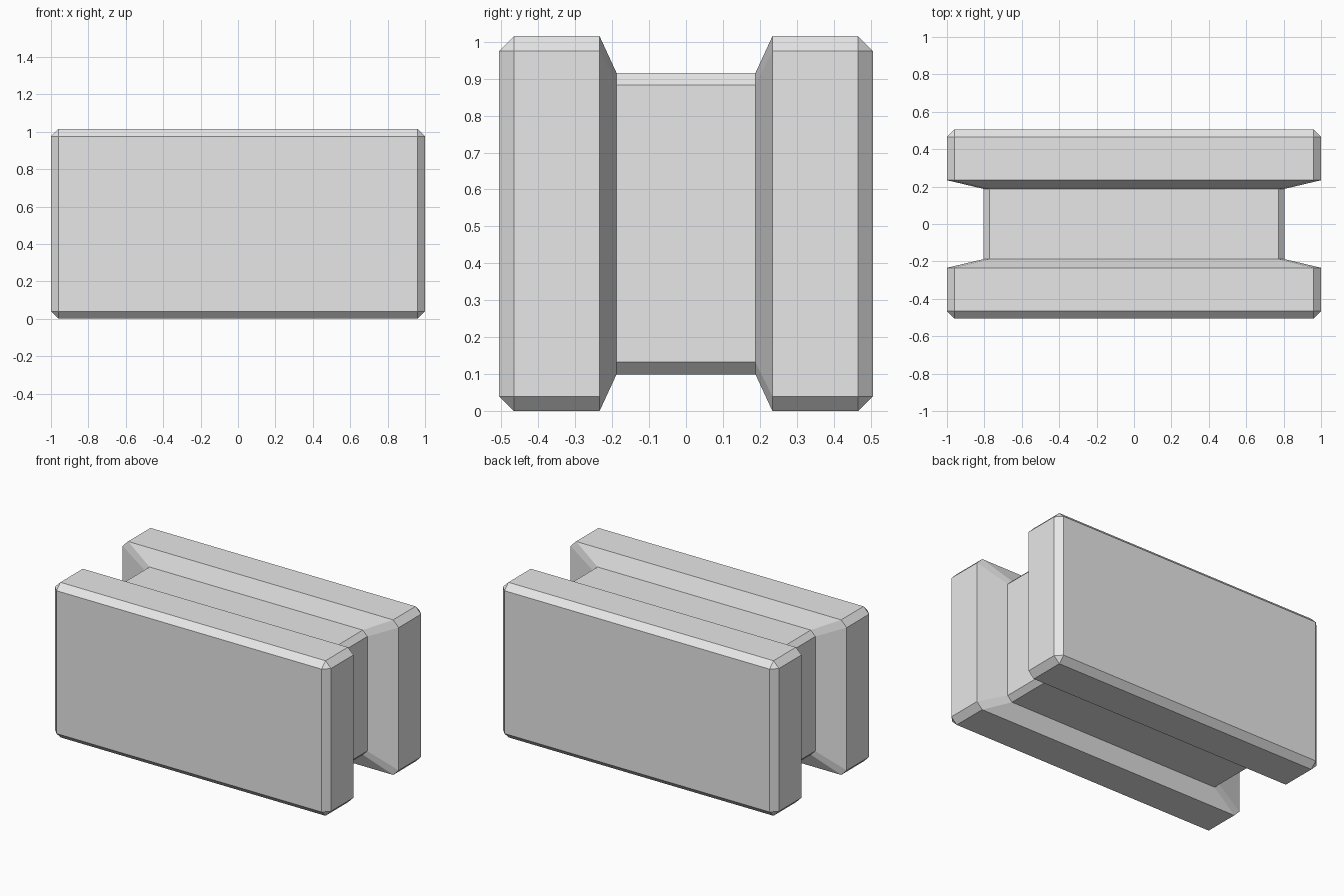
import bpy, bmesh

if "Cube" in bpy.data.objects:
    bpy.data.objects.remove(bpy.data.objects["Cube"])

ZC = 0.5075  # height of the block's centre

grey = bpy.data.materials.new("light_grey")
grey.diffuse_color = (0.8, 0.8, 0.8, 1)
grey.use_nodes = True
grey.node_tree.nodes["Principled BSDF"].inputs["Base Color"].default_value = grey.diffuse_color


def ring(bm, y, hx, hz, c):
    """Corner-cut rectangle at depth y."""
    pts = [(hx, hz - c), (hx - c, hz), (c - hx, hz), (-hx, hz - c),
           (-hx, c - hz), (c - hx, -hz), (hx - c, -hz), (hx, c - hz)]
    return [bm.verts.new((x, y, ZC + z)) for x, z in pts]


# Grooved block: two thick slabs joined by a narrower core, lofted along y
sections = [(-0.466, 1.0, 0.5075, 0.04), (-0.234, 1.0, 0.5075, 0.04),
            (-0.188, 0.805, 0.408, 0.033), (0.188, 0.805, 0.408, 0.033),
            (0.234, 1.0, 0.5075, 0.04), (0.466, 1.0, 0.5075, 0.04)]
bm = bmesh.new()
rings = [ring(bm, *s) for s in sections]
for a, b in zip(rings, rings[1:]):
    for i in range(8):
        j = (i + 1) % 8
        bm.faces.new((a[i], a[j], b[j], b[i]))

# Bevelled end caps: flat panel, four edge strips and four corner triangles
for r, y in ((rings[0], -0.506), (rings[-1], 0.506)):
    p = [bm.verts.new((sx * 0.96, y, ZC + sz * 0.4675))
         for sx, sz in ((1, 1), (-1, 1), (-1, -1), (1, -1))]
    bm.faces.new(p)
    for k in range(4):
        n = (k + 1) % 4
        bm.faces.new((p[k], r[2 * k], r[2 * k + 1]))
        bm.faces.new((p[k], r[2 * k + 1], r[2 * n], p[n]))

bmesh.ops.recalc_face_normals(bm, faces=bm.faces)
mesh = bpy.data.meshes.new("grooved_block")
bm.to_mesh(mesh)
bm.free()
mesh.materials.append(grey)
block = bpy.data.objects.new("grooved_block", mesh)
bpy.context.collection.objects.link(block)
